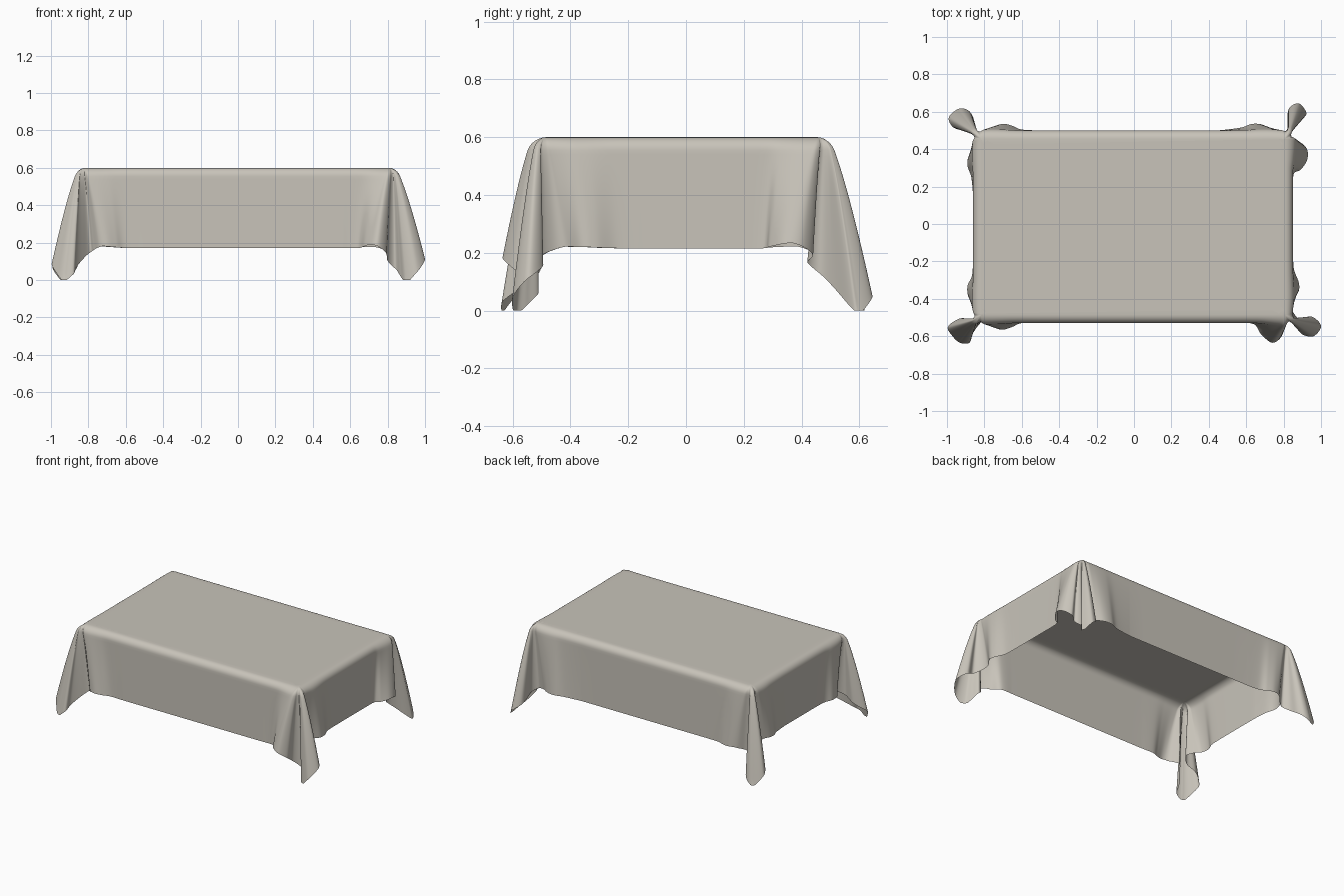
import bpy, bmesh, math
from mathutils import Vector as V

if "Cube" in bpy.data.objects:
    bpy.data.objects.remove(bpy.data.objects["Cube"])

# Draped rectangular tablecloth: table outline, edge radius, hanging drops
X0, X1, Y0, Y1, TOP, R = -0.86, 0.85, -0.53, 0.50, 0.60, 0.045
DROP_X, DROP_Y = 0.385, 0.43
FX0, FX1, FY0, FY1 = X0 - DROP_X, X1 + DROP_X, Y0 - DROP_Y, Y1 + DROP_Y

# Plan of the folded hem at each corner (hundredths, counterclockwise);
# each is split in two at the cloth's tip
FR = ([(55, -53), (64, -53.5), (68, -59), (74, -63.5), (79, -60), (80, -54), (84, -51), (87, -55), (90, -59)],
      [(96, -60), (100, -54.5), (95, -49.5), (89, -51), (85, -47), (84, -42), (88, -36), (88, -31), (85.5, -24), (85, -15)])
BR = ([(85, 20), (85.5, 27), (89, 29), (92.5, 34), (92.5, 40), (88, 44), (84, 42), (82, 46), (85, 51), (91, 57), (92, 60)],
      [(88, 64.5), (83, 62), (82, 56), (82, 51), (79, 48), (75, 49.5), (69, 53), (63, 53.5), (57, 51.5), (45, 50)])
BL = ([(-50, 50), (-60, 50.5), (-65, 52.5), (-70, 53.5), (-75, 52), (-79, 48), (-82, 47), (-85, 51), (-86, 57), (-89, 61), (-94, 61.5)],
      [(-99, 57), (-97, 52), (-92, 50), (-86, 48), (-83, 45), (-85, 42), (-88.5, 36), (-89, 31), (-87, 25), (-86, 15)])
FL = ([(-86, -15), (-86.5, -27), (-89, -33), (-88.5, -39), (-85, -43), (-82, -47), (-86, -51), (-93, -50.5), (-99.5, -55), (-97, -60), (-93, -63.5)],
      [(-88, -63.5), (-86.5, -59), (-83, -54), (-79, -50), (-77, -52), (-74, -55.5), (-70, -56.5), (-65, -55), (-60, -53), (-50, -53)])


def spline(pts, steps=8):
    """Catmull-Rom curve; returns a list of points."""
    p = [pts[0]] + pts + [pts[-1]]
    out = []
    for i in range(1, len(p) - 2):
        a, b, c, d = p[i - 1:i + 3]
        for k in range(steps):
            t = k / steps
            out.append(0.5 * (2 * b + (c - a) * t + (2 * a - 5 * b + 4 * c - d) * t * t
                              + (3 * b - a - 3 * c + d) * t ** 3))
    return out + [pts[-1]]


def spread(pts, start, end):
    """Pair folded hem points with evenly spread points of the flat hem."""
    dist = [0]
    for a, b in zip(pts, pts[1:]):
        dist.append(dist[-1] + (b - a).length)
    return [(p, start.lerp(end, s / dist[-1])) for p, s in zip(pts, dist)]


def flat_side(p, side):
    return {'F': V((p.x, FY0)), 'B': V((p.x, FY1)), 'L': V((FX0, p.y)), 'R': V((FX1, p.y))}[side]


# Whole hem, corner by corner, with straight runs between
hem = []
for (a, b), sa, sb, tip in ((FR, 'F', 'R', V((FX1, FY0))), (BR, 'R', 'B', V((FX1, FY1))),
                            (BL, 'B', 'L', V((FX0, FY1))), (FL, 'L', 'F', V((FX0, FY0)))):
    n = (len(a) - 1) * 8
    curve = spline([V(q) / 100 for q in a + b])
    one, two = curve[:n + 1], curve[n:]
    part = spread(one, flat_side(one[0], sa), tip) + spread(two, tip, flat_side(two[-1], sb))[1:]
    if hem:
        p, f = hem[-1]
        hem += [(p.lerp(part[0][0], k / 8), f.lerp(part[0][1], k / 8)) for k in range(1, 8)]
    hem += part
(p, f), (q, g) = hem[-1], hem[0]
hem += [(p.lerp(q, k / 12), f.lerp(g, k / 12)) for k in range(1, 12)]

# Loft from table edge, round the lip, down to the hem
ARC, FALL = 6, 22
bm = bmesh.new()
columns = []
for h, f in hem:
    anchor = V((min(max(f.x, X0 + R), X1 - R), min(max(f.y, Y0 + R), Y1 - R)))
    v = f - anchor
    d = v.normalized()
    base = anchor + d * R
    fold = h - base
    length = (v.length - R) * (1 + 0.06 * (d.x * d.y) ** 2 * 4)
    drop = math.sqrt(length ** 2 - min(fold.length, 0.3) ** 2)
    col = []
    for k in range(ARC + FALL + 1):
        if k <= ARC:
            ang = math.pi / 2 * k / ARC
            out, depth = R * math.sin(ang), R * (1 - math.cos(ang))
        else:
            out, depth = R, R + (drop - R) * (k - ARC) / FALL
        pos = anchor + d * out + fold * (depth / drop) ** 0.78
        col.append(bm.verts.new((pos.x, pos.y, max(0, TOP - depth))))
    columns.append(col)
for a, b in zip(columns, columns[1:] + columns[:1]):
    for k in range(ARC + FALL):
        bm.faces.new((a[k], a[k + 1], b[k + 1], b[k]))
bmesh.ops.remove_doubles(bm, verts=[c[0] for c in columns], dist=0.0005)

# Flat table top, with a support ring to keep it shading flat
rim = [e for e in bm.edges if e.is_boundary and e.verts[0].co.z > TOP - 0.001]
top = bmesh.ops.contextual_create(bm, geom=rim)['faces']
bmesh.ops.inset_region(bm, faces=top, thickness=0.03)
bmesh.ops.recalc_face_normals(bm, faces=bm.faces)

mesh = bpy.data.meshes.new("tablecloth")
bm.to_mesh(mesh)
bm.free()
cloth = bpy.data.objects.new("tablecloth", mesh)
bpy.context.collection.objects.link(cloth)
mat = bpy.data.materials.new("warm grey linen")
mat.diffuse_color = (0.58, 0.55, 0.49, 1)
mat.use_nodes = True
mat.node_tree.nodes["Principled BSDF"].inputs["Base Color"].default_value = mat.diffuse_color
mesh.materials.append(mat)
mesh.shade_smooth()
